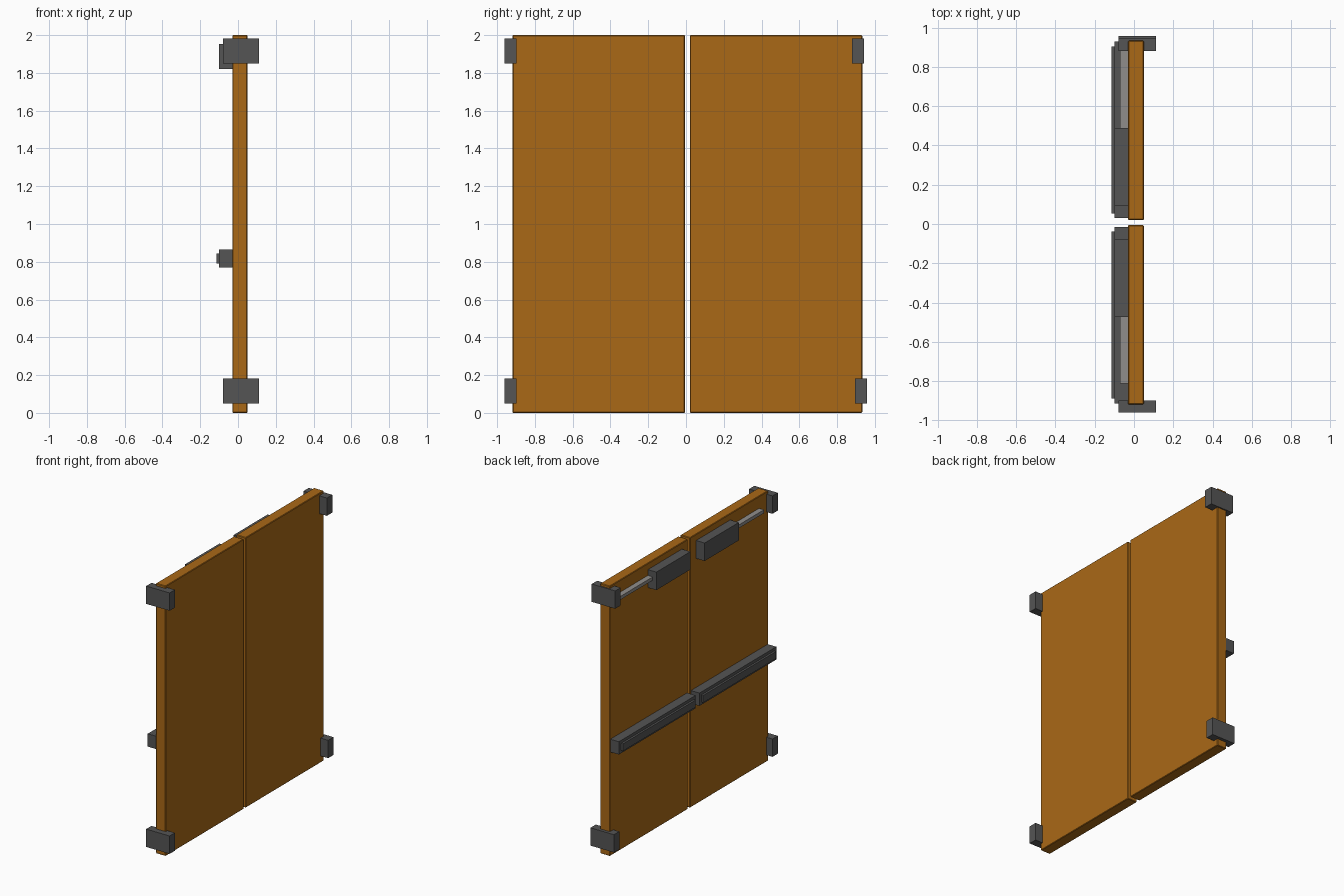
import bpy
from mathutils import Vector

if "Cube" in bpy.data.objects:
    bpy.data.objects.remove(bpy.data.objects["Cube"])


def material(name, color):
    m = bpy.data.materials.new(name)
    m.diffuse_color = (*color, 1)
    m.use_nodes = True
    m.node_tree.nodes["Principled BSDF"].inputs["Base Color"].default_value = m.diffuse_color
    return m


WOOD = material("wood", (0.40, 0.14, 0.008))
METAL = material("dark_metal", (0.09, 0.09, 0.09))
STEEL = material("steel", (0.28, 0.27, 0.26))


def box(name, x, y, z, mat, bevel=0.0):
    """Box from (min, max) pairs on each axis."""
    lo = Vector((x[0], min(y), z[0]))
    hi = Vector((x[1], max(y), z[1]))
    bpy.ops.mesh.primitive_cube_add(size=1, location=(lo + hi) / 2)
    ob = bpy.context.object
    ob.name = name
    ob.scale = hi - lo
    bpy.ops.object.transform_apply(location=False, rotation=False, scale=True)
    ob.data.materials.append(mat)
    if bevel:
        mod = ob.modifiers.new("edge_softening", 'BEVEL')
        mod.width = bevel
        mod.segments = 1
    return ob


MID = 0.0075  # centre of the gap between the two leaves

for side, s in (("left", 1), ("right", -1)):
    def span(a, b):
        return (MID + s * a, MID + s * b)

    # Door leaf
    box(f"{side}_door_leaf", (-0.03, 0.05), span(0.013, 0.926), (0, 2), WOOD, 0.004)

    # Push bar: housing and raised press strip
    box(f"{side}_push_bar_housing", (-0.10, -0.03), span(0.022, 0.921), (0.77, 0.865), METAL)
    box(f"{side}_push_bar_strip", (-0.115, -0.10), span(0.045, 0.895), (0.79, 0.843), METAL)

    # Door closer: body and arm
    box(f"{side}_closer_body", (-0.10, -0.03), span(0.083, 0.482), (1.82, 1.953), METAL)
    arm_end = 0.875 if s > 0 else 0.82
    box(f"{side}_closer_arm", (-0.07, -0.03), span(0.482, arm_end), (1.885, 1.91), STEEL)

# Hinges wrapped around the outer door edges
hinges = {
    "left_upper_hinge": ((0.88, 0.943), 1.85),
    "left_lower_hinge": ((0.895, 0.957), 0.05),
    "right_upper_hinge": ((-0.96, -0.898), 1.85),
    "right_lower_hinge": ((-0.96, -0.898), 0.05),
}
for name, (y, z) in hinges.items():
    box(name, (-0.08, 0.112), y, (z, z + 0.132), METAL)
